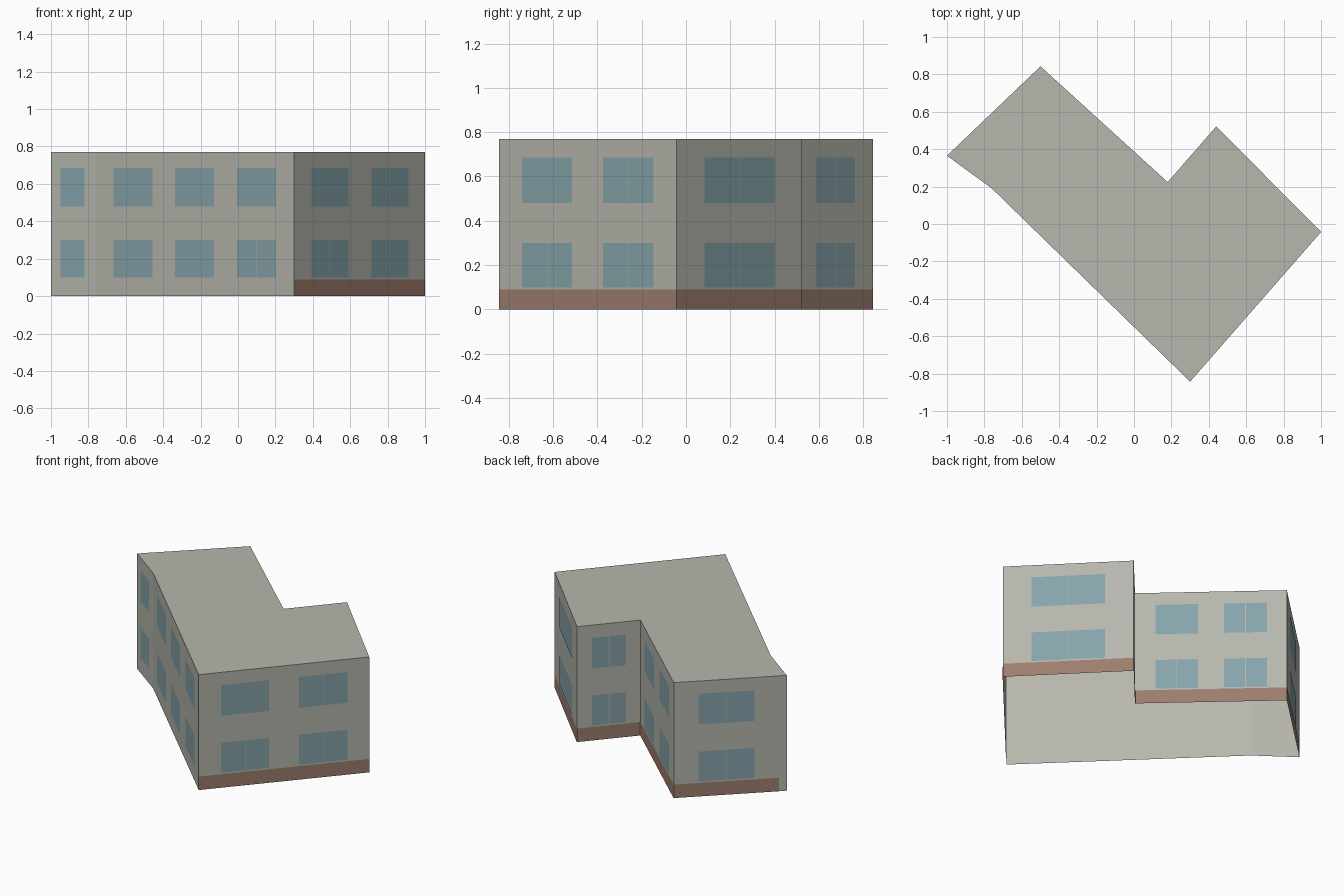
import bpy
import bmesh
from mathutils import Vector

cube = bpy.data.objects.get("Cube")
if cube:
    bpy.data.objects.remove(cube, do_unlink=True)


def make_material(name, rgb):
    mat = bpy.data.materials.new(name)
    mat.use_nodes = True
    mat.diffuse_color = (*rgb, 1)
    mat.node_tree.nodes["Principled BSDF"].inputs["Base Color"].default_value = (*rgb, 1)
    return mat


def add_object(name, bm, mat):
    mesh = bpy.data.meshes.new(name)
    bm.to_mesh(mesh)
    bm.free()
    mesh.materials.append(mat)
    bpy.context.collection.objects.link(bpy.data.objects.new(name, mesh))


wall_grey = make_material("warm grey wall", (0.47, 0.473, 0.419))
glass_blue = make_material("blue grey glass", (0.24, 0.37, 0.41))
plinth_brown = make_material("brick brown plinth", (0.335, 0.207, 0.154))
bar_beige = make_material("beige mullion", (0.515, 0.456, 0.352))

HEIGHT, PLINTH_TOP = 0.77, 0.09
LOWER, UPPER = (0.1, 0.3), (0.48, 0.685)
BAR = 0.004      # mullion width
PROUD = 0.0015   # how far plates stand off the wall

# Each wall: start corner, end of plinth along the wall,
# windows as (start, end, lower one split, upper one split)
walls = [
    ((0.3, -0.843), 1, [(0.13, 0.413, True, False), (0.588, 0.872, True, True)]),
    ((1.0, -0.043), 1, [(0.22, 0.78, True, True)]),
    ((0.44, 0.522), 1, [(0.235, 0.775, True, True)]),
    ((0.18, 0.224), 1, [(0.135, 0.415, True, False), (0.585, 0.87, True, True)]),
    ((-0.5, 0.843), 0.93, [(0.218, 0.713, True, True)]),
    ((-1.0, 0.365), 0, [(0.215, 0.755, False, False)]),
    ((-0.76, 0.19), 0, [(0.089, 0.286, False, False), (0.4, 0.597, False, False),
                        (0.712, 0.909, True, False)]),
]

# Shell: walls and flat roof, open underneath
shell = bmesh.new()
floor_ring = [shell.verts.new((*wall[0], 0)) for wall in walls]
roof_ring = [shell.verts.new((*wall[0], HEIGHT)) for wall in walls]
for i in range(len(walls)):
    j = (i + 1) % len(walls)
    shell.faces.new((floor_ring[i], floor_ring[j], roof_ring[j], roof_ring[i]))
shell.faces.new(roof_ring)
add_object("walls_and_roof", shell, wall_grey)


def add_plate(bm, a, b, u0, u1, z0, z1):
    """Thin facing on the outside of wall a-b, between distances u0 and u1."""
    along = (b - a).normalized()
    out = Vector((along.y, -along.x)) * PROUD
    p, q = a + along * u0 + out, a + along * u1 + out
    bm.faces.new([bm.verts.new(co) for co in
                  ((*p, z0), (*q, z0), (*q, z1), (*p, z1))])


# Plinth, window panes and mullions on every wall
plinth, glass, bars = bmesh.new(), bmesh.new(), bmesh.new()
for i, (corner, plinth_end, windows) in enumerate(walls):
    a, b = Vector(corner), Vector(walls[(i + 1) % len(walls)][0])
    length = (b - a).length
    if plinth_end:
        add_plate(plinth, a, b, 0, plinth_end * length, 0, PLINTH_TOP)
    for start, end, low_split, high_split in windows:
        u0, u1 = start * length, end * length
        middle = (u0 + u1) / 2
        for (z0, z1), split in ((LOWER, low_split), (UPPER, high_split)):
            if split:
                left, right = middle - BAR / 2, middle + BAR / 2
                add_plate(glass, a, b, u0, left, z0, z1)
                add_plate(bars, a, b, left, right, z0, z1)
                add_plate(glass, a, b, right, u1, z0, z1)
            else:
                add_plate(glass, a, b, u0, u1, z0, z1)

add_object("plinth", plinth, plinth_brown)
add_object("window_panes", glass, glass_blue)
add_object("window_mullions", bars, bar_beige)
